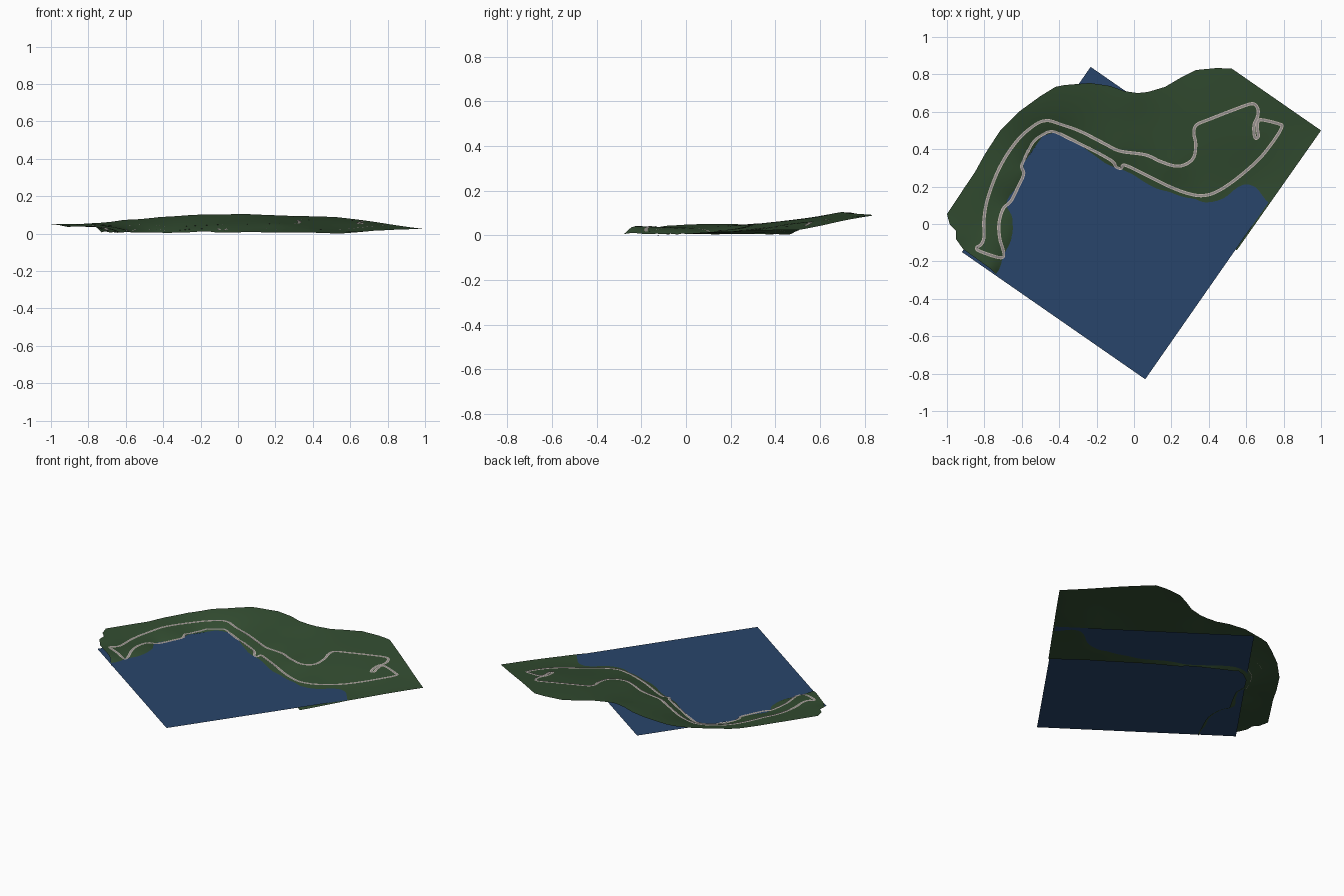
import bpy, math
from mathutils import Vector
from mathutils.geometry import delaunay_2d_cdt

if "Cube" in bpy.data.objects:
    bpy.data.objects.remove(bpy.data.objects["Cube"])

WATER_Z = 0.015


def material(name, rgb):
    m = bpy.data.materials.new(name)
    m.diffuse_color = (*rgb, 1)
    m.use_nodes = True
    m.node_tree.nodes["Principled BSDF"].inputs["Base Color"].default_value = m.diffuse_color
    return m


def add_mesh(name, verts, faces, mat):
    me = bpy.data.meshes.new(name)
    me.from_pydata(verts, [], faces)
    me.update()
    ob = bpy.data.objects.new(name, me)
    bpy.context.collection.objects.link(ob)
    me.materials.append(mat)
    for p in me.polygons:
        p.use_smooth = True
    return ob


# Landward edge of the terrain, from the east corner round to the south-west tip
LAND_EDGE = [(1, .5), (.524, .83), (.444, .834), (.33, .823), (.246, .78), (.166, .733),
             (.075, .706), (.02, .70), (-.05, .71), (-.128, .738), (-.235, .754), (-.37, .743),
             (-.42, .733), (-.5, .684), (-.61, .604), (-.717, .497), (-.797, .374), (-.85, .278),
             (-.904, .198), (-1, .053), (-.984, -.005), (-.952, -.037), (-.952, -.08),
             (-.914, -.134), (-.76, -.245)]
# Submerged edge of the terrain, just past the shore
BANK_EDGE = [(-.73, -.278), (-.685, -.185), (-.645, -.1), (-.63, -.037), (-.64, .06),
             (-.66, .1), (-.615, .18), (-.57, .27), (-.572, .34), (-.525, .415), (-.468, .457),
             (-.42, .47), (-.27, .388), (-.12, .29), (-.02, .232), (.19, .098), (.37, -.02),
             (.55, -.14)]
# Waterline
SHORE = [(-.70, -.176), (-.66, -.096), (-.647, -.037), (-.656, .053), (-.68, .10), (-.634, .187),
         (-.588, .273), (-.588, .348), (-.54, .425), (-.476, .474), (-.42, .486), (-.262, .402),
         (-.118, .308), (-.02, .272), (.19, .172), (.326, .134), (.406, .118), (.47, .134),
         (.54, .187), (.594, .214), (.647, .198), (.684, .155), (.73, .107)]
# Spot heights on dry land
SPOTS = [(1, .5, .024), (.52, .83, .088), (.3, .81, .094), (.02, .70, .105), (-.24, .754, .1),
         (-.42, .733, .088), (-.61, .604, .073), (-.72, .5, .06), (-.85, .28, .05),
         (-1, .05, .05), (-.95, -.08, .044), (-.914, -.134, .036), (-.76, -.245, .036),
         (-.81, 0, .036), (-.71, -.08, .03), (-.74, .25, .045), (-.46, .555, .045),
         (-.1, .4, .045), (.2, .31, .05), (.33, .5, .068), (.65, .64, .066), (.65, .48, .052),
         (.78, .53, .042), (.6, .3, .026), (.38, .16, .022), (.84, .26, .02), (0, .55, .076)]
controls = SPOTS + [(x, y, WATER_Z) for x, y in SHORE]
controls += [(x, y, .006) for x, y in BANK_EDGE[:-1]] + [(.55, -.14, 0)]


def kernel(dx, dy):
    return math.sqrt(dx * dx + dy * dy + .0004)


def solve(a, b):
    n = len(b)
    m = [row + [v] for row, v in zip(a, b)]
    for i in range(n):
        p = max(range(i, n), key=lambda r: abs(m[r][i]))
        m[i], m[p] = m[p], m[i]
        for r in range(i + 1, n):
            f = m[r][i] / m[i][i]
            if f:
                m[r] = [u - f * v for u, v in zip(m[r], m[i])]
    out = [0] * n
    for i in reversed(range(n)):
        out[i] = (m[i][n] - sum(m[i][k] * out[k] for k in range(i + 1, n))) / m[i][i]
    return out


# Smooth height field through all control heights
weights = solve([[kernel(a[0] - b[0], a[1] - b[1]) for b in controls] for a in controls],
                [c[2] - .04 for c in controls])


def height(x, y):
    z = .04 + sum(w * kernel(x - c[0], y - c[1]) for w, c in zip(weights, controls))
    return min(max(z, 0), .106)


def inside(x, y, poly):
    hit = False
    for (x1, y1), (x2, y2) in zip(poly, poly[1:] + poly[:1]):
        if (y1 > y) != (y2 > y) and x < x1 + (y - y1) / (y2 - y1) * (x2 - x1):
            hit = not hit
    return hit


# Terrain sheet: outline filled with a fine triangulated grid
corners = LAND_EDGE + BANK_EDGE
outline = []
for a, b in zip(corners, corners[1:] + corners[:1]):
    a, b = Vector(a), Vector(b)
    n = max(1, round((b - a).length / .03))
    outline += [a.lerp(b, i / n) for i in range(n)]
points = list(outline)
STEP = .022
for i in range(-45, 46):
    for j in range(-14, 39):
        x, y = (i + .5 * (j % 2)) * STEP, j * STEP
        if inside(x, y, corners) and min((Vector((x, y)) - p).length for p in outline) > .012:
            points.append(Vector((x, y)))
res = delaunay_2d_cdt(points, [], [list(range(len(outline)))], 1, 1e-6)
flat, tris = res[0], [list(f) for f in res[2]]
for f in tris:
    a, b, c = (flat[i] for i in f)
    if (b - a).cross(c - a) < 0:
        f.reverse()
add_mesh("terrain", [(p.x, p.y, height(p.x, p.y)) for p in flat], tris,
         material("grass", (.032, .072, .03)))

# Water sheet
add_mesh("water", [(.06, -.83, WATER_Z), (.75, .16, WATER_Z), (-.232, .84, WATER_Z),
                   (-.92, -.15, WATER_Z)], [(0, 1, 2, 3)], material("water", (.022, .06, .145)))

# Circuit centre line
TRACK = [(-.84, -.125), (-.825, -.145), (-.717, -.18), (-.697, -.155), (-.717, -.08), (-.722, 0),
         (-.70, .08), (-.658, .123), (-.62, .198), (-.59, .267), (-.602, .31), (-.578, .364),
         (-.54, .438), (-.49, .478), (-.433, .496), (-.342, .455), (-.21, .39), (-.118, .337),
         (-.096, .307), (-.07, .298), (-.05, .315), (.032, .278), (.19, .2), (.30, .16),
         (.38, .153), (.46, .182), (.567, .257), (.674, .353), (.754, .455), (.79, .519),
         (.775, .535), (.684, .557), (.662, .545), (.66, .508), (.665, .47), (.652, .458),
         (.643, .475), (.642, .53), (.662, .58), (.66, .62), (.63, .643), (.54, .613),
         (.406, .561), (.335, .53), (.32, .487), (.33, .428), (.32, .358), (.278, .32),
         (.22, .31), (.14, .335), (.06, .37), (-.075, .39), (-.155, .428), (-.29, .497),
         (-.396, .535), (-.465, .553), (-.53, .53), (-.626, .444), (-.717, .305), (-.78, .144),
         (-.802, .027), (-.802, -.07), (-.818, -.11)]


def closed_spline(pts, n=8):
    pts = [Vector(p) for p in pts]
    out = []
    for i in range(len(pts)):
        a, b, c, d = (pts[(i + k) % len(pts)] for k in (-1, 0, 1, 2))
        for s in range(n):
            t = s / n
            out.append(.5 * (2 * b + (c - a) * t + (2 * a - 5 * b + 4 * c - d) * t * t
                             + (3 * b - a - 3 * c + d) * t ** 3))
    return out


path = closed_spline(TRACK)


def ribbon(name, left, right, lift, mat):
    n, verts = len(path), []
    for i, p in enumerate(path):
        t = (path[(i + 1) % n] - path[i - 1]).normalized()
        z = max(height(p.x, p.y), WATER_Z) + lift
        for off in (left, right):
            verts.append((p.x - t.y * off, p.y + t.x * off, z))
    faces = [(2 * i + 1, 2 * ((i + 1) % n) + 1, 2 * ((i + 1) % n), 2 * i) for i in range(n)]
    return add_mesh(name, verts, faces, mat)


# Road surface with pale verges on both sides
pale = material("pale_verge", (.55, .47, .43))
ribbon("road", .0045, -.0045, .0025, material("asphalt", (.3, .28, .27)))
ribbon("left_verge", .0085, .0045, .0025, pale)
ribbon("right_verge", -.0045, -.0085, .0025, pale)
